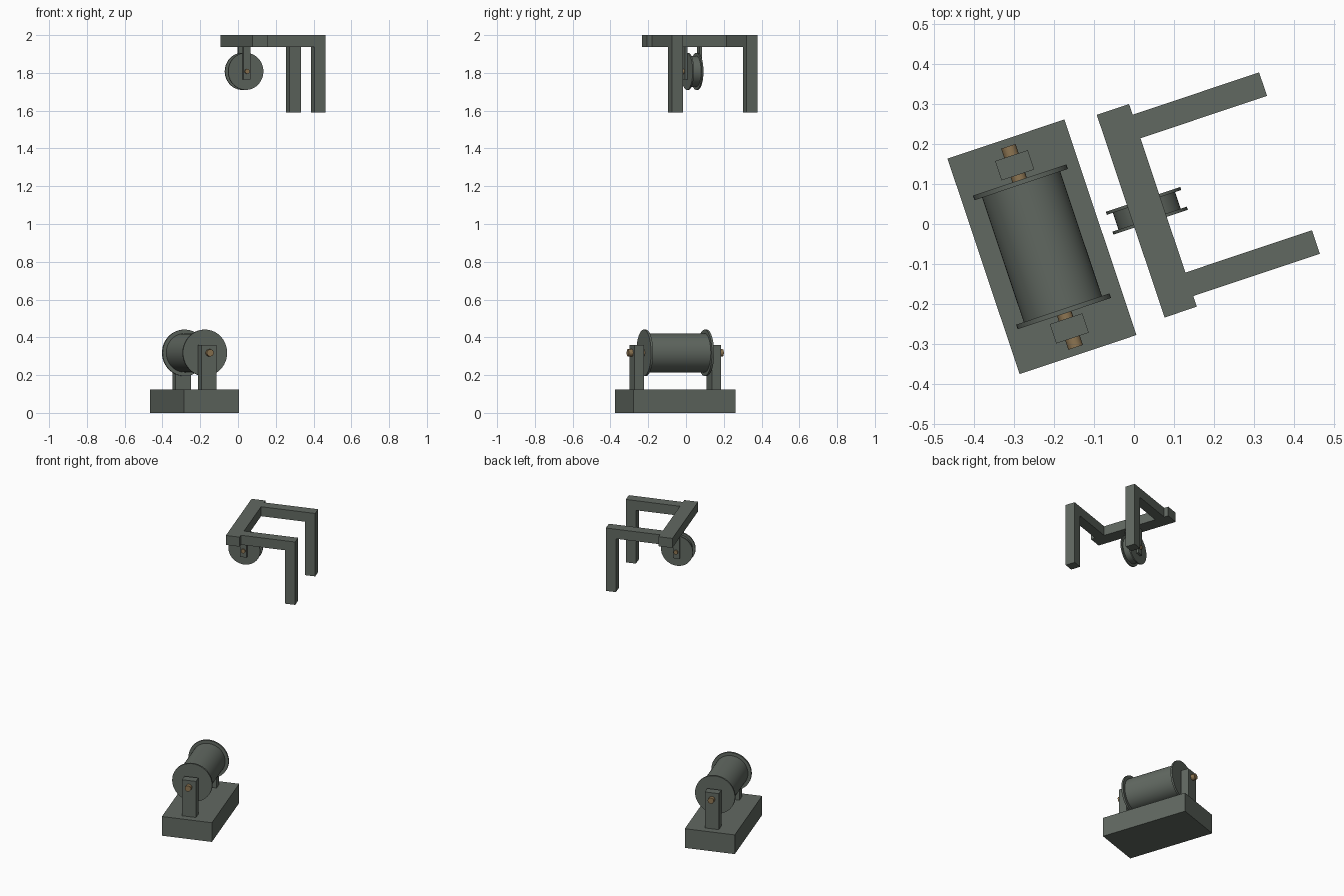
import bpy, bmesh, math
from mathutils import Matrix, Vector

if "Cube" in bpy.data.objects:
    bpy.data.objects.remove(bpy.data.objects["Cube"])

TURN = Matrix.Rotation(math.radians(18.5), 4, 'Z')
WINCH = Matrix.Translation((-0.23, -0.057, 0)) @ TURN    # floor winch frame
GANTRY = Matrix.Translation((0.032, 0.033, 0)) @ TURN    # overhead frame


def material(name, rgb):
    m = bpy.data.materials.new(name)
    m.diffuse_color = (*rgb, 1)
    m.use_nodes = True
    m.node_tree.nodes["Principled BSDF"].inputs["Base Color"].default_value = m.diffuse_color
    return m


STEEL = material("dark_steel", (0.12, 0.14, 0.12))
BRASS = material("brass", (0.27, 0.18, 0.085))


def finish(name, bm, frame, mat, smooth=False):
    bmesh.ops.recalc_face_normals(bm, faces=bm.faces)
    me = bpy.data.meshes.new(name)
    bm.to_mesh(me)
    bm.free()
    me.materials.append(mat)
    ob = bpy.data.objects.new(name, me)
    ob.matrix_world = frame
    bpy.context.collection.objects.link(ob)
    if smooth:
        bpy.ops.object.select_all(action='DESELECT')
        ob.select_set(True)
        bpy.context.view_layer.objects.active = ob
        bpy.ops.object.shade_smooth_by_angle(angle=math.radians(35))


def box(name, frame, lo, hi):
    lo, hi = Vector(lo), Vector(hi)
    bm = bmesh.new()
    bmesh.ops.create_cube(bm, size=1, matrix=Matrix.Translation((lo + hi) / 2)
                          @ Matrix.Diagonal((*(hi - lo), 1)))
    finish(name, bm, frame, STEEL)


def lathe(name, frame, z, profile, mat, sides=48):
    """Turn (radius, y) points around the local y axis at height z."""
    bm = bmesh.new()
    rings = []
    for r, y in profile:
        rings.append([bm.verts.new((r * math.cos(2 * math.pi * i / sides), y,
                                    z + r * math.sin(2 * math.pi * i / sides)))
                      for i in range(sides)])
    for a, b in zip(rings, rings[1:]):
        for i in range(sides):
            j = (i + 1) % sides
            bm.faces.new((a[i], a[j], b[j], b[i]))
    bm.faces.new(rings[0])
    bm.faces.new(rings[-1])
    finish(name, bm, frame, mat, True)


def spool(name, frame, z, flange_r, hub_r, inner, outer):
    lathe(name, frame, z, [(flange_r, -outer), (flange_r, -inner), (hub_r, -inner),
                           (hub_r, inner), (flange_r, inner), (flange_r, outer)], STEEL)


# Floor winch: base, drum and axle
box("winch_base", WINCH, (-0.154, -0.284, 0), (0.154, 0.284, 0.125))
spool("winch_drum", WINCH, 0.318, 0.123, 0.103, 0.164, 0.176)
lathe("drum_axle", WINCH, 0.318, [(0.019, -0.265), (0.019, 0.265)], BRASS, 16)

# Overhead frame: cross beam, pulley and pulley pin
box("cross_beam", GANTRY, (-0.0425, -0.267, 1.938), (0.0425, 0.267, 2.0))
spool("pulley", GANTRY, 1.808, 0.098, 0.082, 0.022, 0.03)
lathe("pulley_pin", GANTRY, 1.808, [(0.013, -0.057), (0.013, 0.057)], BRASS, 16)

# Paired parts on both sides
for side, s in (("front", -1), ("back", 1)):
    def pair(name, frame, u0, u1, v, t, z0, z1):
        box(f"{side}_{name}", frame, (u0, s * v - t / 2, z0), (u1, s * v + t / 2, z1))
    pair("drum_post", WINCH, -0.043, 0.043, 0.215, 0.051, 0.125, 0.36)
    pair("frame_arm", GANTRY, 0.0425, 0.376, 0.208, 0.062, 1.938, 2.0)
    pair("frame_leg", GANTRY, 0.314, 0.376, 0.208, 0.062, 1.59, 1.938)
    pair("pulley_bracket", GANTRY, -0.02, 0.02, 0.04, 0.014, 1.765, 1.938)
